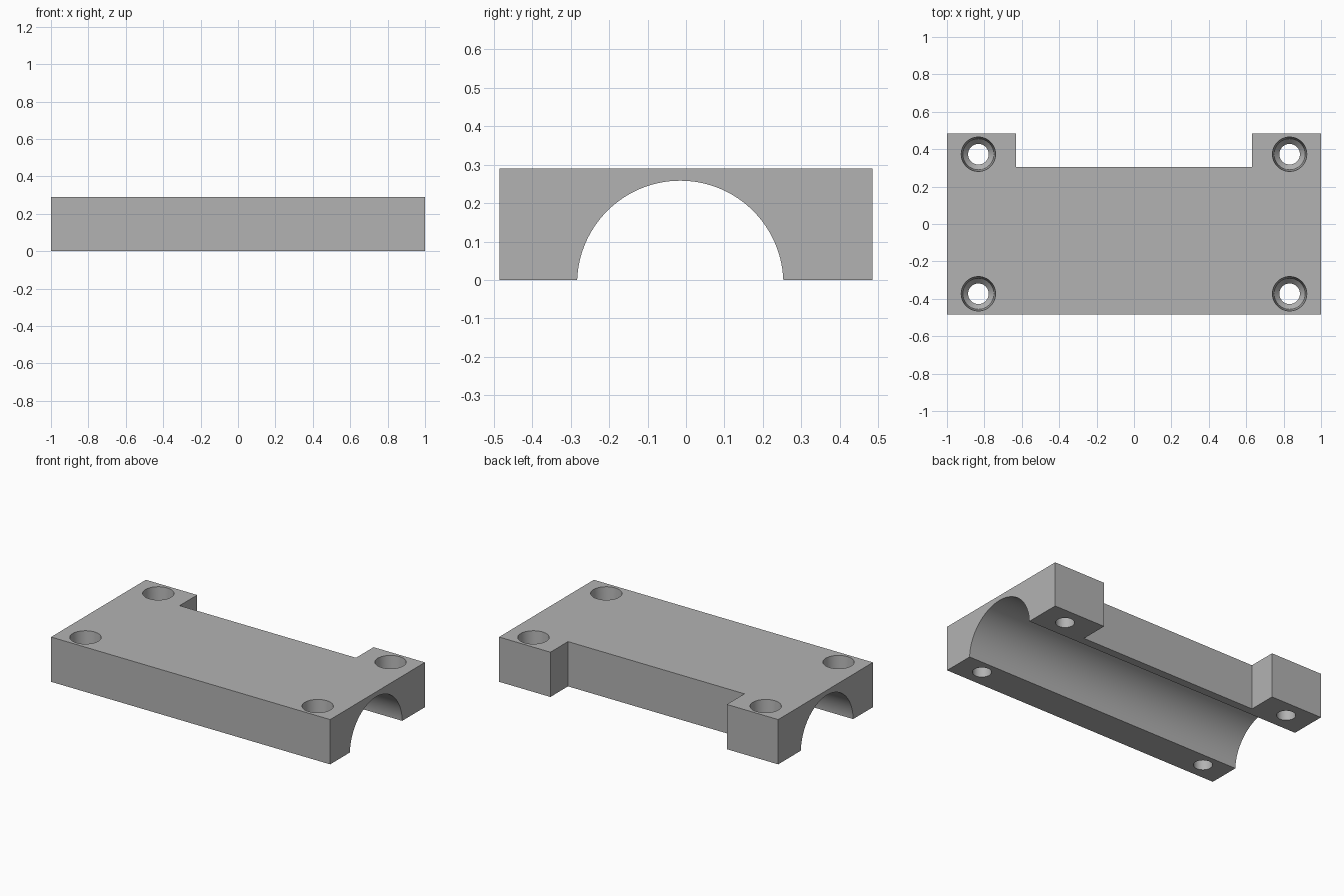
import bpy, bmesh, math
from mathutils import Matrix, Vector

default_cube = bpy.data.objects.get("Cube")
if default_cube:
    bpy.data.objects.remove(default_cube, do_unlink=True)

HEIGHT = 0.29
HALF_DEPTH = 0.485

grey = bpy.data.materials.new("plain grey")
grey.use_nodes = True
grey.diffuse_color = (0.45, 0.45, 0.45, 1)
grey.node_tree.nodes["Principled BSDF"].inputs["Base Color"].default_value = grey.diffuse_color


def add_object(name, bm):
    bmesh.ops.recalc_face_normals(bm, faces=bm.faces)
    mesh = bpy.data.meshes.new(name)
    bm.to_mesh(mesh)
    bm.free()
    mesh.materials.append(grey)
    obj = bpy.data.objects.new(name, mesh)
    bpy.context.collection.objects.link(obj)
    return obj


def extruded_outline(name, outline, height):
    bm = bmesh.new()
    face = bm.faces.new([bm.verts.new((x, y, 0)) for x, y in outline])
    top = bmesh.ops.extrude_face_region(bm, geom=[face])["geom"]
    verts = [v for v in top if isinstance(v, bmesh.types.BMVert)]
    bmesh.ops.translate(bm, verts=verts, vec=(0, 0, height))
    return add_object(name, bm)


def channel_cutter(radius, y, z):
    bm = bmesh.new()
    place = Matrix.Translation((0, y, z)) @ Matrix.Rotation(math.pi / 2, 4, "Y")
    bmesh.ops.create_cone(bm, cap_ends=True, segments=128, radius1=radius,
                          radius2=radius, depth=2.4, matrix=place)
    return add_object("channel_cutter", bm)


def screw_hole_cutter(x, y):
    # Stepped hole: tapered head recess, conical seat, straight shank
    profile = [(0, -0.05), (0.055, -0.05), (0.055, 0.12),
               (0.083, 0.15), (0.092, HEIGHT), (0.095, 0.34), (0, 0.34)]
    bm = bmesh.new()
    verts = [bm.verts.new((r, 0, z)) for r, z in profile]
    edges = [bm.edges.new(pair) for pair in zip(verts, verts[1:])]
    bmesh.ops.spin(bm, geom=verts + edges, cent=(0, 0, 0), axis=(0, 0, 1),
                   angle=math.tau, steps=48, use_duplicate=False)
    bmesh.ops.remove_doubles(bm, verts=bm.verts, dist=0.0001)
    bmesh.ops.translate(bm, verts=bm.verts, vec=Vector((x, y, 0)))
    return add_object("screw_hole_cutter", bm)


# Plate with a wide notch along the back edge
block = extruded_outline("clamp_block", [
    (-1, -HALF_DEPTH), (1, -HALF_DEPTH), (1, HALF_DEPTH), (0.632, HALF_DEPTH),
    (0.632, 0.305), (-0.632, 0.305), (-0.632, HALF_DEPTH), (-1, HALF_DEPTH)], HEIGHT)

# Round channel along the underside and four corner screw holes
cutters = [channel_cutter(0.268, -0.015, -0.01)]
cutters += [screw_hole_cutter(0.832 * sx, 0.373 * sy) for sx in (-1, 1) for sy in (-1, 1)]

bpy.ops.object.select_all(action="DESELECT")
block.select_set(True)
bpy.context.view_layer.objects.active = block
for cutter in cutters:
    cutter.hide_render = True
    cut = block.modifiers.new("cut", "BOOLEAN")
    cut.operation = "DIFFERENCE"
    cut.solver = "EXACT"
    cut.object = cutter
    bpy.ops.object.modifier_apply(modifier=cut.name)
    bpy.data.objects.remove(cutter, do_unlink=True)

bpy.ops.object.shade_smooth_by_angle(angle=math.radians(25))
